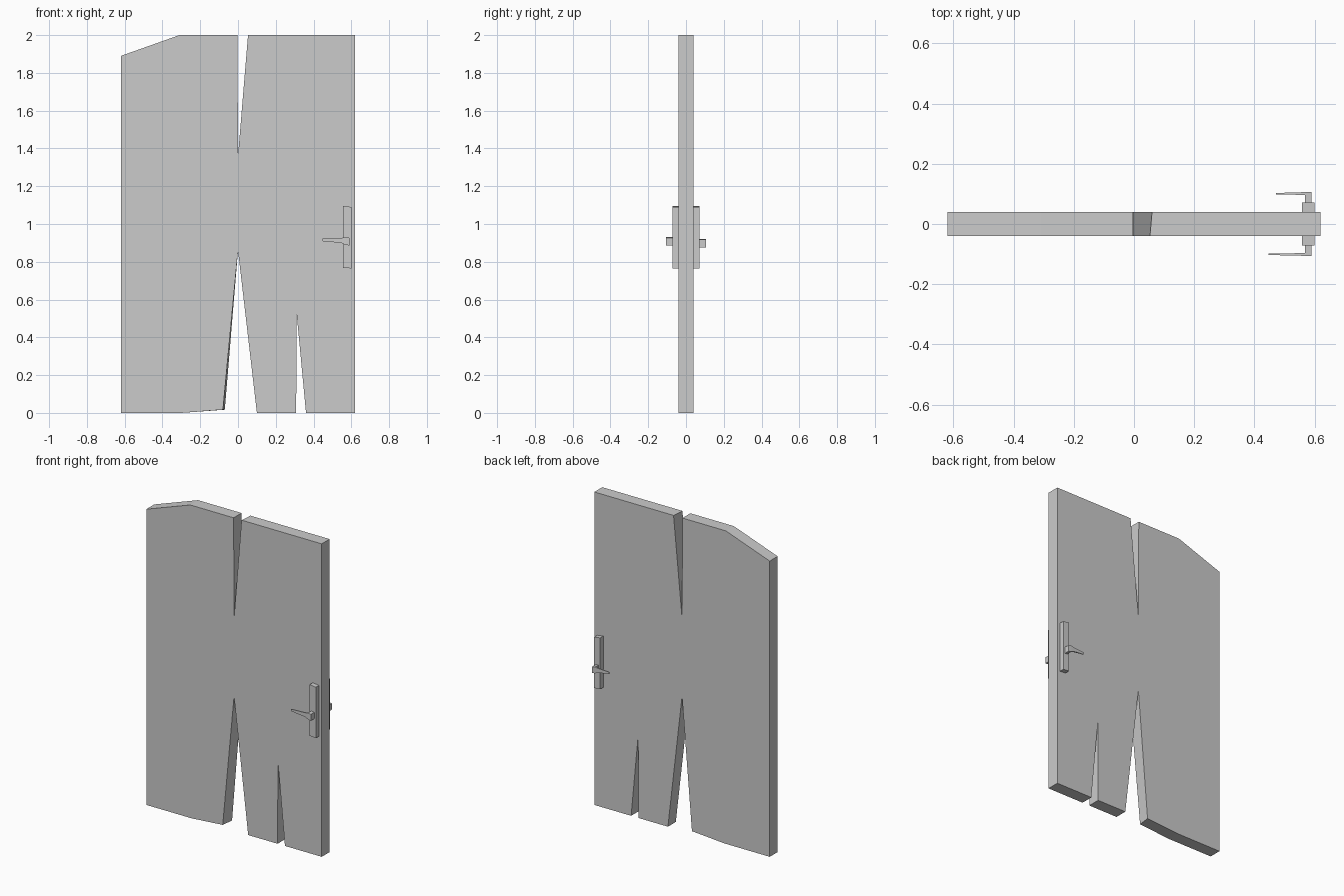
import bpy, bmesh

if "Cube" in bpy.data.objects:
    bpy.data.objects.remove(bpy.data.objects["Cube"])


def loft(name, rings):
    """Closed solid through rings of equal point count."""
    bm = bmesh.new()
    vs = [[bm.verts.new(p) for p in r] for r in rings]
    n = len(vs[0])
    for a, b in zip(vs, vs[1:]):
        for i in range(n):
            j = (i + 1) % n
            bm.faces.new((a[i], a[j], b[j], b[i]))
    bm.faces.new(vs[0])
    bm.faces.new(vs[-1][::-1])
    bmesh.ops.recalc_face_normals(bm, faces=bm.faces)
    mesh = bpy.data.meshes.new(name)
    bm.to_mesh(mesh)
    bm.free()
    ob = bpy.data.objects.new(name, mesh)
    bpy.context.collection.objects.link(ob)
    return ob


def ring_y(y, pts):
    return [(x, y, z) for x, z in pts]


def ring_x(x, y0, y1, z0, z1):
    return [(x, y0, z0), (x, y1, z0), (x, y1, z1), (x, y0, z1)]


# Door panel with splintered cracks, which slant slightly through the thickness
def outline(top_x, low_x):
    return [(-0.62, 0), (-0.3, 0), (low_x, 0.017), (0, 0.86), (0.1, 0),
            (0.308, 0), (0.31, 0.53), (0.36, 0), (0.62, 0), (0.62, 2),
            (top_x, 2), (0, 1.36), (-0.003, 2), (-0.31, 2), (-0.62, 1.89)]


loft("door_panel", [ring_y(-0.04, outline(0.053, -0.08)),
                    ring_y(0.04, outline(0.06, -0.07))])

# Handle set on each face: side sign, height shift, lever tip position
for side, s, dz, tip in (("front", -1, 0, 0.447), ("back", 1, -0.01, 0.472)):
    # Back plate
    plate = [(0.557, 0.768), (0.6, 0.765), (0.6, 1.09), (0.557, 1.096)]
    loft(side + "_plate", [ring_y(s * 0.039, plate), ring_y(s * 0.071, plate)])
    # Stem
    stem = [(0.568, 0.89 + dz), (0.589, 0.886 + dz),
            (0.589, 0.927 + dz), (0.568, 0.93 + dz)]
    loft(side + "_stem", [ring_y(s * 0.07, stem), ring_y(s * 0.106, stem)])
    # Tapered lever
    loft(side + "_lever", [
        ring_x(0.569, s * 0.097, s * 0.106, 0.89 + dz, 0.93 + dz),
        ring_x(0.545, s * 0.097, s * 0.105, 0.9 + dz, 0.926 + dz),
        ring_x(tip, s * 0.098, s * 0.103, 0.909 + dz, 0.922 + dz)])
